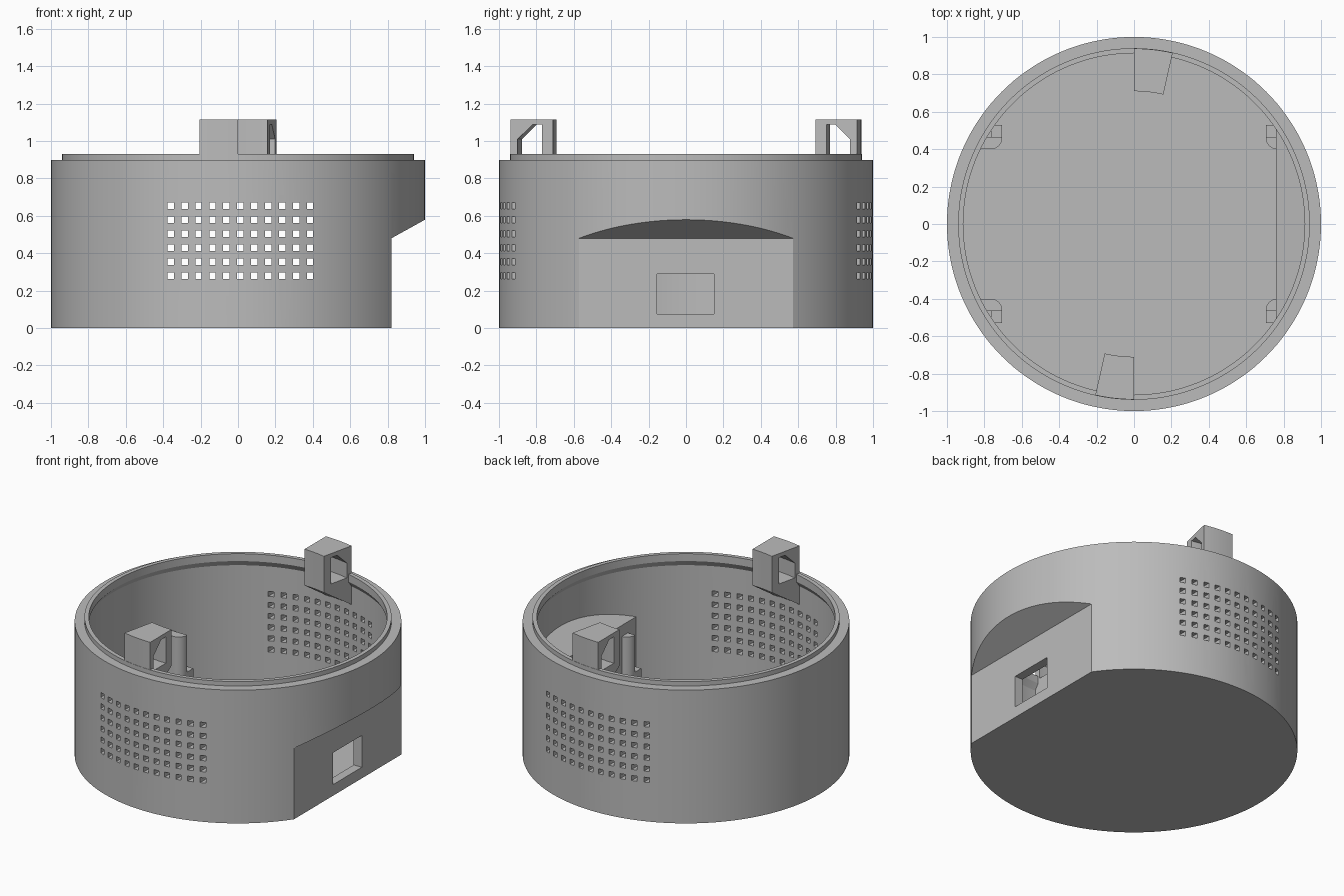
import bpy, bmesh
from math import pi, cos, sin, asin, radians
from mathutils import Matrix

cube = bpy.data.objects.get("Cube")
if cube:
    bpy.data.objects.remove(cube, do_unlink=True)

grey = bpy.data.materials.new("plain grey")
grey.use_nodes = True
colour = (0.5, 0.5, 0.5, 1)
grey.diffuse_color = colour
grey.node_tree.nodes["Principled BSDF"].inputs["Base Color"].default_value = colour


def finish(name, bm):
    bmesh.ops.recalc_face_normals(bm, faces=bm.faces)
    mesh = bpy.data.meshes.new(name)
    bm.to_mesh(mesh)
    bm.free()
    mesh.materials.append(grey)
    obj = bpy.data.objects.new(name, mesh)
    bpy.context.collection.objects.link(obj)
    return obj


def prism(name, outline, lift):
    """Extrude a closed outline of 3D points along a vector."""
    bm = bmesh.new()
    face = bm.faces.new([bm.verts.new(p) for p in outline])
    new = bmesh.ops.extrude_face_region(bm, geom=[face])["geom"]
    bmesh.ops.translate(bm, vec=lift, verts=[v for v in new if isinstance(v, bmesh.types.BMVert)])
    return finish(name, bm)


def lathe(name, profile, steps=144):
    """Full revolve of an (r, z) profile whose ends are capped flat."""
    bm = bmesh.new()
    rings = [[bm.verts.new((r * cos(2 * pi * i / steps), r * sin(2 * pi * i / steps), z))
              for i in range(steps)] for r, z in profile]
    for low, high in zip(rings, rings[1:]):
        for i in range(steps):
            j = (i + 1) % steps
            bm.faces.new((low[i], low[j], high[j], high[i]))
    bm.faces.new(rings[0])
    bm.faces.new(rings[-1])
    return finish(name, bm)


def subtract(target, cutter):
    cutter.hide_render = True
    mod = target.modifiers.new("cut", "BOOLEAN")
    mod.operation = "DIFFERENCE"
    mod.solver = "EXACT"
    mod.object = cutter
    bpy.context.view_layer.objects.active = target
    bpy.ops.object.modifier_apply(modifier=mod.name)
    bpy.data.objects.remove(cutter, do_unlink=True)


def smooth(obj):
    bpy.ops.object.select_all(action="DESELECT")
    obj.select_set(True)
    bpy.context.view_layer.objects.active = obj
    bpy.ops.object.shade_smooth_by_angle(angle=radians(30))


def flat_side(name, x, z_at_x, z_far):
    """Wedge that shaves a flat with a sloped top off the left side."""
    return prism(name, [(x, -1.2, -0.2), (1.2, -1.2, -0.2), (1.2, -1.2, z_far), (x, -1.2, z_at_x)],
                 (0, 2.4, 0))


# Round housing with stepped rim, hollowed out
WALL, LIP, STEP = 0.94, 0.913, 0.94
body = lathe("housing", [(1, 0), (1, 0.9), (STEP, 0.9), (STEP, 0.93)])
subtract(body, flat_side("outer_flat", 0.82, 0.48, 0.69))
cavity = lathe("cavity", [(WALL, 0.06), (WALL, 0.84), (LIP, 0.88), (LIP, 1.0)])
subtract(cavity, flat_side("inner_flat", 0.76, 0.515, 0.76))
subtract(body, cavity)

# Connector window in the flat
subtract(body, prism("window", [(0.7, y, z) for y, z in
                                ((-0.155, 0.075), (0.15, 0.075), (0.15, 0.29), (-0.155, 0.29))],
                     (0.2, 0, 0)))

# Vent grid, front and back
bm = bmesh.new()
for col in range(11):
    for row in range(6):
        place = Matrix.Translation((-0.36 + col * 0.0745, 0, 0.28 + row * 0.075))
        bmesh.ops.create_cube(bm, size=1, matrix=place @ Matrix.Diagonal((0.034, 2.4, 0.034, 1)))
subtract(body, finish("vents", bm))
smooth(body)


# Locking clips: a looped section swept a short way round the rim
def clip(name, turn):
    outer = [(0.938, 1.115), (0.71, 1.115), (0.71, 0.87), (0.95, 0.71), (0.95, 0.89), (0.938, 0.89)]
    hole = [(0.9, 1.01), (0.82, 1.088), (0.77, 1.088), (0.77, 0.91), (0.9, 0.91)]
    sweep, steps = asin(0.207 / 0.938), 8

    def swept(label, section, start, end):
        bm = bmesh.new()
        rings = []
        for i in range(steps + 1):
            a = pi / 2 + turn - (start + (end - start) * i / steps)
            rings.append([bm.verts.new((r * cos(a), r * sin(a), z)) for r, z in section])
        n = len(section)
        for a, b in zip(rings, rings[1:]):
            for k in range(n):
                bm.faces.new((a[k], a[(k + 1) % n], b[(k + 1) % n], b[k]))
        bm.faces.new(rings[0])
        bm.faces.new(rings[-1])
        return finish(label, bm)

    obj = swept(name, outer, 0, sweep)
    subtract(obj, swept("clip_hole", hole, -0.1, sweep + 0.1))
    smooth(obj)


clip("back_clip", 0)
clip("front_clip", pi)

# Four board holders: rounded post with a low foot beside it
for side, sx, reach in (("left", 1, 0.79), ("right", -1, 0.86)):
    for end, sy in (("front", -1), ("back", 1)):
        corner = [(0.765 - 0.06 * sin(a), 0.46 - 0.06 * cos(a))
                  for a in (pi / 2 * i / 8 for i in range(9))]
        outline = [(reach, 0.4)] + corner + [(0.705, 0.465), (reach, 0.465)]
        post = prism(f"{end}_{side}_post", [(sx * x, sy * y, 0.04) for x, y in outline], (0, 0, 0.4))
        smooth(post)
        foot = [(0.705, 0.465), (0.765, 0.465), (0.765, 0.53), (0.705, 0.53)]
        prism(f"{end}_{side}_foot", [(sx * x, sy * y, 0.04) for x, y in foot], (0, 0, 0.15))
